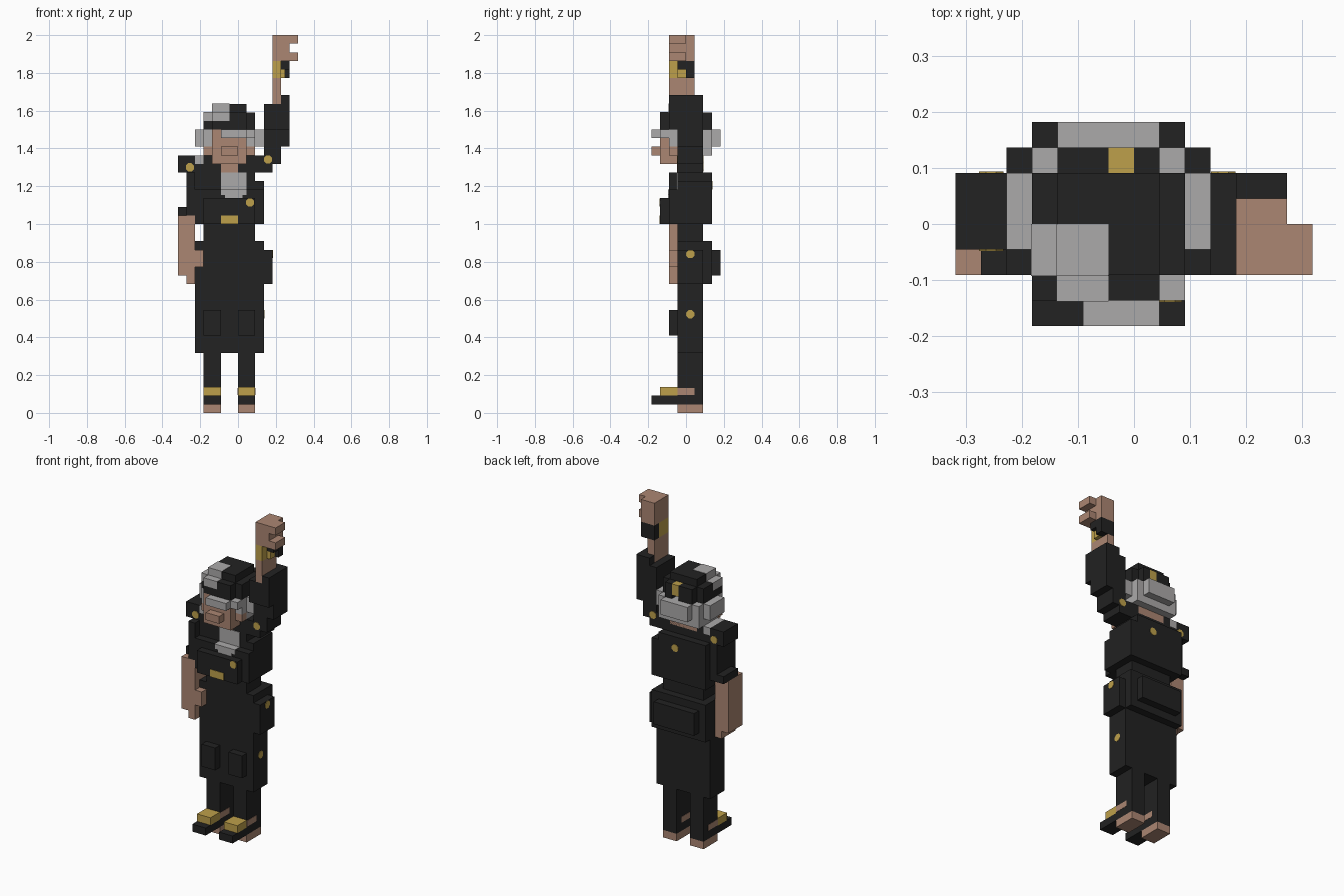
import bpy, bmesh, math
from mathutils import Matrix, Vector

if "Cube" in bpy.data.objects:
    bpy.data.objects.remove(bpy.data.objects["Cube"], do_unlink=True)

U = 2 / 44  # one block of the grid


def material(name, rgb):
    m = bpy.data.materials.new(name)
    m.use_nodes = True
    m.diffuse_color = (*rgb, 1)
    bsdf = m.node_tree.nodes["Principled BSDF"]
    bsdf.inputs["Base Color"].default_value = (*rgb, 1)
    bsdf.inputs["Roughness"].default_value = 0.9
    return m


BLACK = material("black_cloth", (0.016, 0.016, 0.016))
SKIN = material("skin", (0.41, 0.24, 0.17))
GREY = material("grey_hair", (0.41, 0.40, 0.40))
GOLD = material("gold_trim", (0.515, 0.352, 0.07))


def finish(name, bm, mat):
    me = bpy.data.meshes.new(name)
    bm.to_mesh(me)
    bm.free()
    me.materials.append(mat)
    ob = bpy.data.objects.new(name, me)
    bpy.context.collection.objects.link(ob)
    return ob


def blocks(name, mat, *boxes):
    """One part made of boxes (x0, x1, y0, y1, z0, z1) in block units."""
    bm = bmesh.new()
    for x0, x1, y0, y1, z0, z1 in boxes:
        centre = Vector((x0 + x1, y0 + y1, z0 + z1)) * U / 2
        size = Vector((x1 - x0, y1 - y0, z1 - z0)) * U
        bmesh.ops.create_cube(bm, size=1, matrix=Matrix.Translation(centre) @ Matrix.Diagonal((*size, 1)))
    return finish(name, bm, mat)


def button(name, x, y, z, axis):
    """Thin eight-sided gold stud lying on a face that looks along axis."""
    bm = bmesh.new()
    turn = Matrix.Rotation(math.pi / 2, 4, "X" if axis == "y" else "Y")
    bmesh.ops.create_cone(bm, cap_ends=True, segments=8, radius1=0.52 * U, radius2=0.52 * U, depth=0.12 * U,
                          matrix=Matrix.Translation(Vector((x, y, z)) * U) @ turn
                          @ Matrix.Rotation(math.pi / 8, 4, "Z"))
    return finish(name, bm, GOLD)


# Feet, sandals and legs
for side, x in (("right", -4), ("left", 0)):
    blocks(side + "_foot", SKIN, (x, x + 2, -1, 2, 0, 1))
    blocks(side + "_sandal", BLACK, (x, x + 2, -4, -1, 1, 2))
    blocks(side + "_sandal_strap", GOLD, (x, x + 2, -3, -1, 2, 3))
    blocks(side + "_ankle", SKIN, (x - 0.03, x + 2.03, -1, 1, 2.1, 2.9))
    blocks(side + "_leg", BLACK, (x, x + 2, -1, 2, 1, 7))
    blocks(side + "_pocket", BLACK, (x, x + 2, -2, -1, 9, 12))

# Long coat skirt, hip layers and pouches
blocks("skirt", BLACK, (-5, 3, -1, 2, 7, 20))
blocks("hip_wrap", BLACK, (-5, 3, 2, 3, 15, 20))
blocks("back_pouch", BLACK, (-4, 2, 3, 4, 16, 19))
blocks("side_pouch", BLACK, (3, 4, -1, 2, 15, 19))

# Torso
blocks("waist", BLACK, (-4, 2, -1, 2, 20, 22))
blocks("chest", BLACK, (-5, 3, -1, 3, 22, 27), (-5, 2, -1, 3, 27, 28),
       (-5, 3, -2, -1, 22, 26), (-4, 2, -3, -2, 22, 25))
blocks("collar", BLACK, (-4, 2, -1, 2, 28, 30))
blocks("belt_buckle", GOLD, (-2, 0, -3.06, -2, 22, 23))

# Right arm hanging down
blocks("right_shoulder", BLACK, (-7, -5, -1, 2, 28, 30), (-5, -4, -1, 2, 28, 29))
blocks("right_sleeve", BLACK, (-6, -5, -2, 2, 23, 28), (-7, -6, -1, 2, 23, 24))
blocks("right_forearm", SKIN, (-7, -5, -2, 1, 16, 23))
blocks("right_hand", SKIN, (-6, -5, -2, 1, 15, 16), (-5, -4, -2, -1, 17, 19))

# Left arm raised
blocks("left_shoulder", BLACK, (2, 4, -1, 2, 28, 30), (3, 5, -1, 2, 29, 31))
blocks("left_sleeve", BLACK, (3, 5, -1, 2, 31, 33), (3, 5, -2, 2, 33, 36),
       (5, 6, -1, 2, 31, 33), (5, 6, -2, 2, 33, 37), (4, 5, 1, 2, 36, 37))
blocks("left_forearm", SKIN, (4, 5, -2, 1, 36, 39))
blocks("left_wristband", GOLD, (4, 5, -2, 0, 39, 41), (5, 5.5, -1, 0, 39, 40))
blocks("left_cuff", BLACK, (4, 6, 0, 1, 39, 41), (5, 6, -1, 0, 40, 41))
blocks("left_hand", SKIN, (4, 6, -2, 1, 41, 44))
blocks("left_fingers", SKIN, (6, 7, -2, 0, 41, 42), (6, 7, -2, 0, 43, 44))

# Head and face
blocks("neck", SKIN, (-2, 0, -1.05, 1, 28, 29))
blocks("head", SKIN, (-3, 1, -3, 2, 29, 33), (-4, -3, -2, -1, 30, 31), (1, 2, -2, -1, 30, 31))
blocks("nose", SKIN, (-2, 0, -4, -3, 30, 31))
blocks("beard", GREY, (-2, 1, -1.08, 0, 26, 28), (-2, 1, -2.08, -1, 25.4, 26.03),
       (-1.5, 0.5, -2.08, -1, 25, 25.4))

# Hair
blocks("eyebrows", GREY, (-2, 1, -4, -3, 32, 33), (1, 2, -3, -2, 32, 33))
blocks("side_hair", GREY, (-5, -4, -1, 2, 31, 33), (2, 3, -1, 2, 31, 33),
       (-4, -3, -2, -1, 31, 33), (1, 2, -2, -1, 31, 33))
blocks("back_hair", GREY, (-4, 2, -1, 3, 30, 33), (-3, 1, 3, 4, 31, 33))
blocks("hair_tail", GREY, (-5, -4, -1, 2, 29, 30))

# Hat with a grey front panel and a gold badge at the back
blocks("hat", BLACK, (-4, 2, -2, 2, 33, 35), (-3, 1, -3, -2, 33, 35),
       (-3, -1, 2, 3, 33, 35), (0, 1, 2, 3, 33, 35), (-3, 1, -2, 2, 35, 36))
blocks("hat_panel", GREY, (-4.03, -1, -2.04, 0, 34, 35.04), (-3.03, -1, -3.04, -2, 34, 35.04),
       (-3.04, -1, -2.04, 0, 35, 36.04))
blocks("hat_badge", GOLD, (-1, 0, 2, 3, 33.5, 35))

# Gold buttons
button("chest_button", 1.4, -3, 24.5, "y")
button("back_button", -0.5, 3, 26.5, "y")
button("hip_button", 4, 0.5, 18.5, "x")
button("skirt_button", 3, 0.5, 11.5, "x")
for face, y in (("front", -1), ("back", 2)):
    button("right_shoulder_button_" + face, -5.6, y, 28.6, "y")
    button("left_shoulder_button_" + face, 3.5, y, 29.5, "y")
